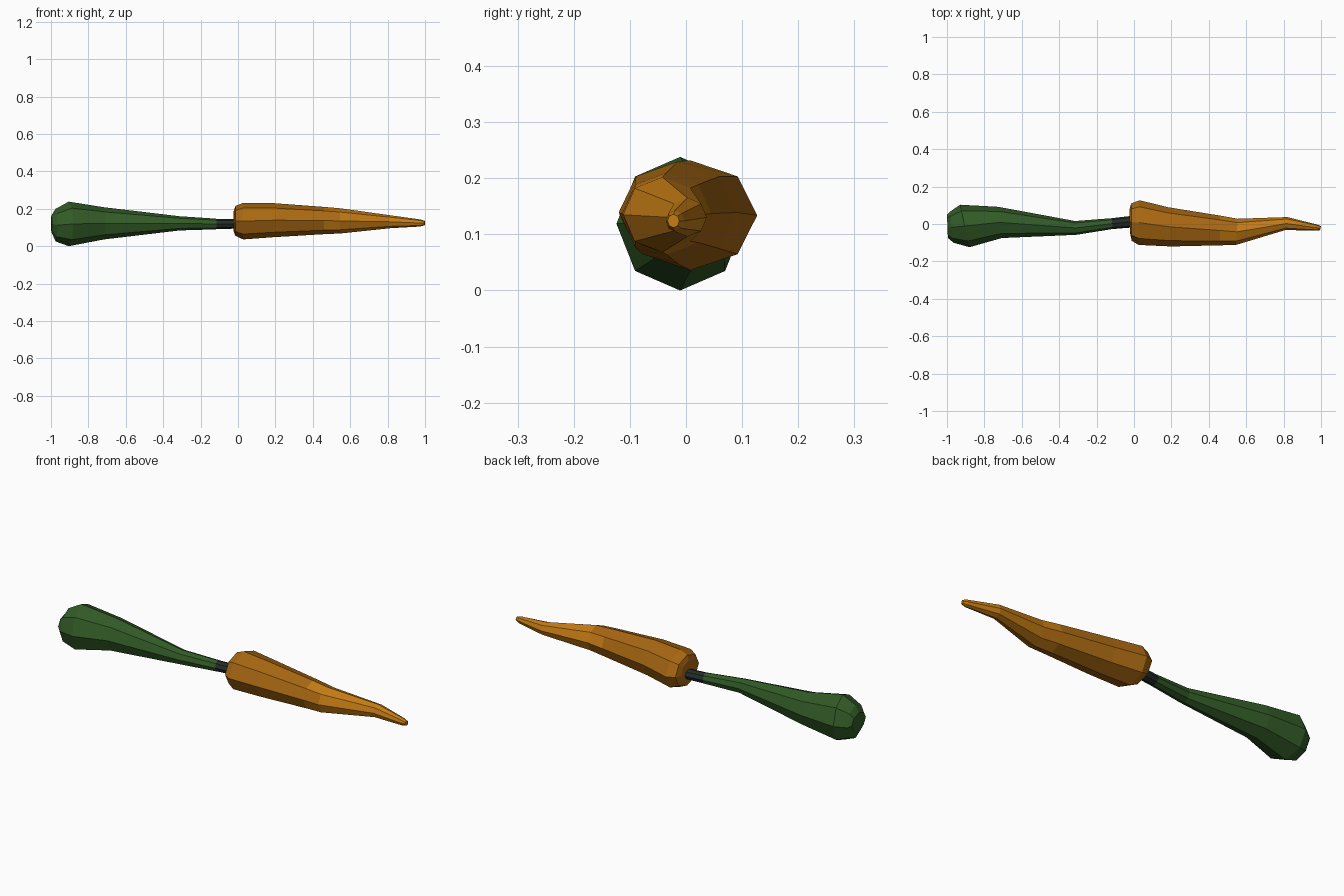
import bpy, bmesh, math
from mathutils import Vector

if "Cube" in bpy.data.objects:
    bpy.data.objects.remove(bpy.data.objects["Cube"])

def material(name, rgb):
    m = bpy.data.materials.new(name)
    m.diffuse_color = (*rgb, 1)
    m.use_nodes = True
    m.node_tree.nodes["Principled BSDF"].inputs["Base Color"].default_value = m.diffuse_color
    return m

orange = material("carrot orange", (0.40, 0.14, 0.006))
light = material("light orange", (0.56, 0.20, 0.007))
green = material("leaf green", (0.032, 0.105, 0.020))
dark = material("dark stem", (0.018, 0.026, 0.022))

def loft(name, rings, mats, rule=None, sides=8):
    """Ring = (x, y) of its +y side, (x, y) of its -y side, low z, high z."""
    bm = bmesh.new()
    loops = []
    for xa, ya, xb, yb, lo, hi in rings:
        c = Vector(((xa + xb) / 2, (ya + yb) / 2, (lo + hi) / 2))
        u = Vector(((xa - xb) / 2, (ya - yb) / 2, 0))
        v = Vector((0, 0, (hi - lo) / 2))
        loops.append([bm.verts.new(c + u * math.cos(a) + v * math.sin(a))
                      for a in (math.tau * i / sides for i in range(sides))])
    for r, (p, q) in enumerate(zip(loops, loops[1:])):
        for i in range(sides):
            j = (i + 1) % sides
            f = bm.faces.new((p[i], p[j], q[j], q[i]))
            if rule:
                f.material_index = rule(r, i)
    bm.faces.new(loops[0])
    end = bm.faces.new(loops[-1])
    if rule:
        end.material_index = rule(len(rings), 0)
    bmesh.ops.recalc_face_normals(bm, faces=bm.faces)
    me = bpy.data.meshes.new(name)
    bm.to_mesh(me)
    bm.free()
    for m in mats:
        me.materials.append(m)
    ob = bpy.data.objects.new(name, me)
    bpy.context.collection.objects.link(ob)
    return ob

# Carrot root: lighter tip, patchy band where the two oranges meet
def root_colour(r, i):
    if r >= 5:
        return 1
    return 1 if r == 4 and i % 2 == 0 else 0

loft("carrot_root", [
    (-0.025, 0.075, -0.02, -0.055, 0.075, 0.19),
    (-0.015, 0.11, -0.012, -0.09, 0.055, 0.215),
    (0.03, 0.127, 0.025, -0.112, 0.036, 0.232),
    (0.18, 0.09, 0.20, -0.12, 0.048, 0.23),
    (0.46, 0.045, 0.46, -0.114, 0.064, 0.21),
    (0.555, 0.028, 0.545, -0.112, 0.068, 0.202),
    (0.82, 0.037, 0.81, -0.032, 0.096, 0.165),
    (0.98, -0.003, 0.97, -0.036, 0.105, 0.143),
    (1.0, -0.012, 0.995, -0.033, 0.112, 0.136),
], [orange, light], root_colour)

# Bundled leaves, swelling toward the cut end
loft("leaf_bundle", [
    (-1.0, 0.05, -0.995, -0.075, 0.075, 0.165),
    (-0.985, 0.065, -0.965, -0.10, 0.025, 0.20),
    (-0.93, 0.103, -0.88, -0.124, 0.0, 0.238),
    (-0.727, 0.092, -0.706, -0.075, 0.036, 0.208),
    (-0.315, 0.016, -0.31, -0.058, 0.084, 0.16),
    (-0.118, 0.031, -0.115, -0.027, 0.09, 0.147),
], [green])

# Stem joining leaves and root
loft("stem", [
    (-0.12, 0.031, -0.115, -0.027, 0.091, 0.146),
    (0.0, 0.045, 0.0, -0.018, 0.094, 0.144),
], [dark])
